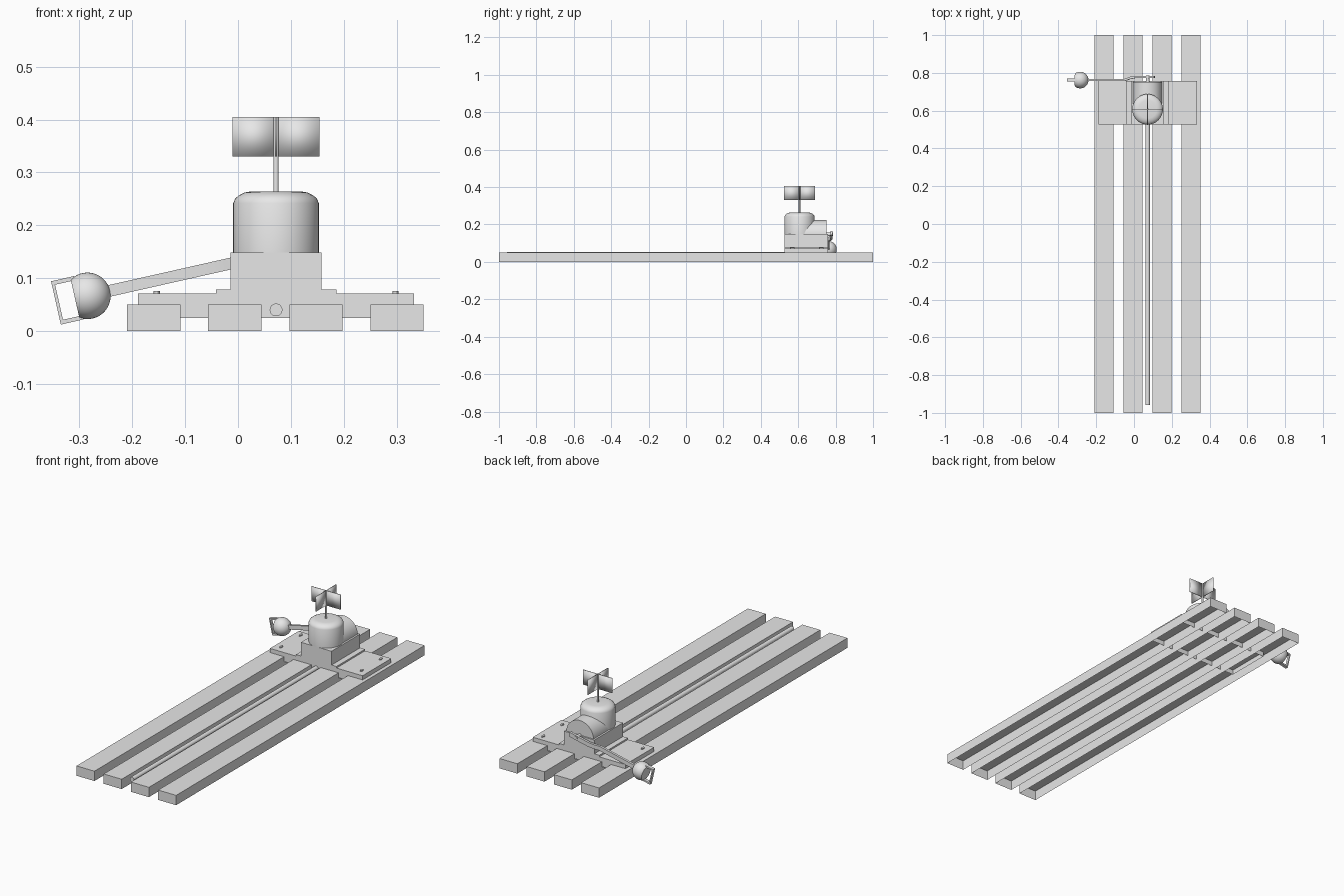
import bpy, bmesh, math
from mathutils import Matrix, Vector

if "Cube" in bpy.data.objects:
    bpy.data.objects.remove(bpy.data.objects["Cube"])

grey = bpy.data.materials.new("plain_grey")
grey.diffuse_color = (0.8, 0.8, 0.8, 1)
grey.use_nodes = True
grey.node_tree.nodes["Principled BSDF"].inputs["Base Color"].default_value = grey.diffuse_color
CX, CY = 0.072, 0.607          # axis of the mount


def finish(name, bm, angle=30, matrix=None):
    bmesh.ops.recalc_face_normals(bm, faces=bm.faces)
    me = bpy.data.meshes.new(name)
    bm.to_mesh(me)
    bm.free()
    me.materials.append(grey)
    me.shade_smooth()
    me.set_sharp_from_angle(angle=math.radians(angle))
    ob = bpy.data.objects.new(name, me)
    bpy.context.collection.objects.link(ob)
    if matrix:
        ob.matrix_world = matrix
    return ob


def prism(name, pts, vec, matrix=None, angle=30, open_bottom=False):
    """Extrude a flat outline along vec; optionally drop the lowest face."""
    bm = bmesh.new()
    f = bm.faces.new([bm.verts.new(p) for p in pts])
    r = bmesh.ops.extrude_face_region(bm, geom=[f], use_keep_orig=True)
    bmesh.ops.translate(bm, vec=vec, verts=[v for v in r["geom"] if isinstance(v, bmesh.types.BMVert)])
    bmesh.ops.recalc_face_normals(bm, faces=bm.faces)
    if open_bottom:
        low = min(bm.faces, key=lambda f: f.calc_center_median().z)
        bmesh.ops.delete(bm, geom=[low], context='FACES_ONLY')
    return finish(name, bm, angle, matrix)


def box(name, x0, x1, y0, y1, z0, z1, **kw):
    pts = [(x0, y0, z0), (x1, y0, z0), (x1, y0, z1), (x0, y0, z1)]
    return prism(name, pts, (0, y1 - y0, 0), **kw)


def lathe(name, profile, matrix, steps=48, angle=30):
    """Spin (radius, height) points around local z."""
    bm = bmesh.new()
    vs = [bm.verts.new((r, 0, h)) for r, h in profile]
    es = [bm.edges.new(p) for p in zip(vs, vs[1:])]
    bmesh.ops.spin(bm, geom=vs + es, cent=(0, 0, 0), axis=(0, 0, 1),
                   angle=math.tau, steps=steps, use_duplicate=False)
    bmesh.ops.remove_doubles(bm, verts=bm.verts, dist=1e-5)
    return finish(name, bm, angle, matrix)


def rod(name, radius, length, matrix, steps=32):
    return lathe(name, [(0, 0), (radius, 0), (radius, length), (0, length)], matrix, steps)


T = Matrix.Translation
ALONG_Y = Matrix.Rotation(-math.pi / 2, 4, 'X')

# Four long planks, hollow underneath
for i in range(4):
    x = -0.21 + i * 0.1535
    box(f"plank_{i + 1}", x, x + 0.101, -1, 1, 0, 0.05, open_bottom=True)

# Stepped mount: base plate, low step and block in one profile, hollow underneath
half = [(0.261, 0.025), (0.261, 0.071), (0.114, 0.071), (0.114, 0.079),
        (0.086, 0.079), (0.086, 0.149)]
outline = half + [(-x, z) for x, z in reversed(half)]
prism("mount_base", [(CX + x, 0.527, z) for x, z in outline], (0, 0.231, 0), open_bottom=True)

# Oval bolts in the plate corners
for x in (-0.226, 0.226):
    for y in (0.569, 0.724):
        rod("bolt", 0.006, 0.016, T((CX + x, y, 0.06)) @ Matrix.Diagonal((1, 2, 1, 1)), 16)

# Upright housing with rounded top, and horizontal drum behind it
lathe("housing", [(0.081, 0.149), (0.081, 0.242), (0.077, 0.251), (0.07, 0.257),
                  (0.06, 0.262), (0.048, 0.264), (0, 0.264)], T((CX, CY, 0)), angle=35)
rod("rear_drum", 0.077, 0.144, T((CX, CY, 0.146)) @ ALONG_Y, 48)

# Long drive rod between the planks
rod("drive_rod", 0.012, 1.5, T((CX, -0.957, 0.04)) @ ALONG_Y)

# Shaft and four-bladed rotor
rod("rotor_shaft", 0.005, 0.145, T((CX, CY, 0.26)), 16)
for i in range(4):
    box(f"rotor_blade_{i + 1}", 0.002, 0.082, -0.002, 0.002, 0.33, 0.405, angle=180,
        matrix=T((CX, CY, 0)) @ Matrix.Rotation(i * math.pi / 2, 4, 'Z'))

# Lever, built flat around its pivot then tilted down to the left
TILT = T((CX, 0.762, 0.147)) @ Matrix.Rotation(math.radians(-12.7), 4, 'Y')
rod("lever_pivot", 0.009, 0.04, T((CX, 0.747, 0.147)) @ ALONG_Y, 24)
path = [(0.038, 0.016), (-0.07, 0.016), (-0.095, 0.011), (-0.125, 0.0), (-0.335, 0.0)]
arm = [(x, y - 0.006, -0.011) for x, y in path] + [(x, y + 0.006, -0.011) for x, y in reversed(path)]
prism("lever_arm", arm, (0, 0, 0.022), TILT)

# Ball weight with a flat outer face
R, CUT = 0.044, 0.024
a0 = math.acos(CUT / R)
ball = [(0, CUT)] + [(R * math.sin(a), R * math.cos(a))
                     for a in (a0 + (math.pi - a0) * k / 20 for k in range(21))]
lathe("lever_ball", ball, TILT @ T((-0.366, 0, 0)) @ Matrix.Rotation(-math.pi / 2, 4, 'Y'), 40)

# Square grip loop beyond the ball
u = [(-0.383, 0.042), (-0.427, 0.042), (-0.427, -0.042), (-0.383, -0.042),
     (-0.383, -0.034), (-0.421, -0.034), (-0.421, 0.034), (-0.383, 0.034)]
prism("lever_grip", [(x, -0.008, z) for x, z in u], (0, 0.016, 0), TILT)
